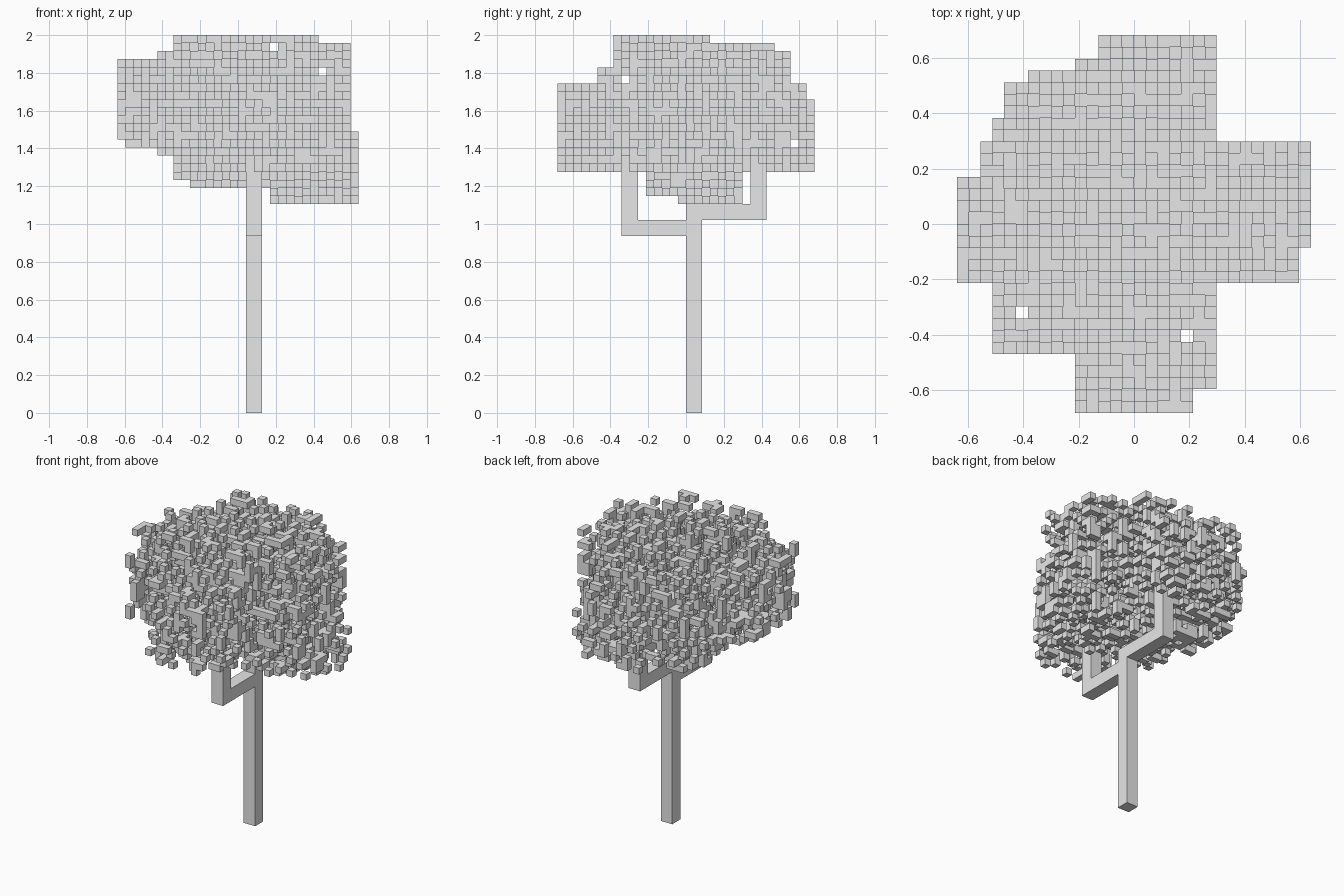
import bpy
import bmesh
import random
from itertools import product
from mathutils import Vector

random.seed(4)
CELL = 2 / 47

cube = bpy.data.objects.get("Cube")
if cube:
    bpy.data.objects.remove(cube, do_unlink=True)

grey = bpy.data.materials.new("plain grey")
grey.use_nodes = True
colour = (0.8, 0.8, 0.8, 1)
grey.diffuse_color = colour
grey.node_tree.nodes["Principled BSDF"].inputs["Base Color"].default_value = colour


def add_object(name, bm):
    mesh = bpy.data.meshes.new(name)
    bm.to_mesh(mesh)
    bm.free()
    mesh.materials.append(grey)
    obj = bpy.data.objects.new(name, mesh)
    bpy.context.collection.objects.link(obj)
    return obj


def add_beam(name, low, high):
    """Square beam between two corners given in grid cells."""
    low, high = Vector(low) * CELL, Vector(high) * CELL
    bm = bmesh.new()
    bmesh.ops.create_cube(bm, size=1)
    bmesh.ops.scale(bm, vec=high - low, verts=bm.verts)
    bmesh.ops.translate(bm, vec=(low + high) / 2, verts=bm.verts)
    return add_object(name, bm)


# Trunk and the two bent branches
add_beam("trunk", (1, 0, 0), (3, 2, 26))
add_beam("front_branch", (1, -8, 22), (3, 0, 24))
add_beam("front_branch_upright", (1, -8, 24), (3, -6, 35))
add_beam("back_branch", (1, 2, 24), (3, 10, 26))
add_beam("back_branch_upright", (1, 8, 26), (3, 10, 36))

# Crown outlines as overlapping rectangles: low and high of each direction
FRONT = [(-15, 0, 34, 44), (-14, 14, 33, 44), (-10, 14, 32, 45),
         (-8, 10, 29, 47), (-6, 14, 28, 46), (4, 15, 26, 35)]
SIDE = [(-16, 16, 30, 39), (-16, 15, 30, 41), (-11, 13, 30, 43),
        (-9, 13, 30, 45), (-9, 11, 30, 46), (-9, 3, 30, 47),
        (-5, 7, 27, 30), (-1, 7, 26, 30)]
TOP = [(-15, 14, -5, 4), (-13, 15, -2, 7), (0, 14, -5, 7),
       (-12, 6, -11, 9), (-11, 7, -11, 12), (-9, 7, -11, 13),
       (-5, 7, -14, 14), (-3, 7, -14, 16), (-5, 5, -16, 0)]


def within(rects, a, b):
    return any(r[0] <= a < r[1] and r[2] <= b < r[3] for r in rects)


def blob(cell, centre, radii):
    """Rounded box field, below one inside."""
    return sum(abs((p + 0.5 - c) / r) ** 2.5
               for p, c, r in zip(cell, centre, radii))


def depth(cell):
    return min(blob(cell, (0, 0, 37), (17, 18, 12)),
               blob(cell, (9, 3, 31), (8, 8, 7)))


hull = {c: depth(c)
        for c in product(range(-15, 15), range(-16, 16), range(26, 47))
        if within(FRONT, c[0], c[2]) and within(SIDE, c[1], c[2])
        and within(TOP, c[0], c[1])}

# Scatter leaves through the crown
leaves = {c for c, d in hull.items() if d < 1 and random.random() < 0.24}

# Close most of the gaps that would let light straight through
for axis in range(3):
    lines = {}
    for c in hull:
        lines.setdefault(c[:axis] + c[axis + 1:], []).append(c)
    for line in lines.values():
        if leaves.isdisjoint(line) and random.random() < 0.85:
            leaves.add(min(line, key=hull.get))

# Leaf cubes, keeping only the faces that are not shared
bm = bmesh.new()
for leaf in sorted(leaves):
    for axis, sign in product(range(3), (-1, 1)):
        normal, u, v = Vector(), Vector(), Vector()
        normal[axis], u[(axis + 1) % 3], v[(axis + 2) % 3] = sign, sign, 1
        if tuple(int(p + n) for p, n in zip(leaf, normal)) in leaves:
            continue
        middle = Vector(leaf) + Vector((0.5, 0.5, 0.5)) + normal / 2
        corners = (-u - v, u - v, u + v, v - u)
        bm.faces.new([bm.verts.new((middle + k / 2) * CELL) for k in corners])
add_object("leaf_crown", bm)
